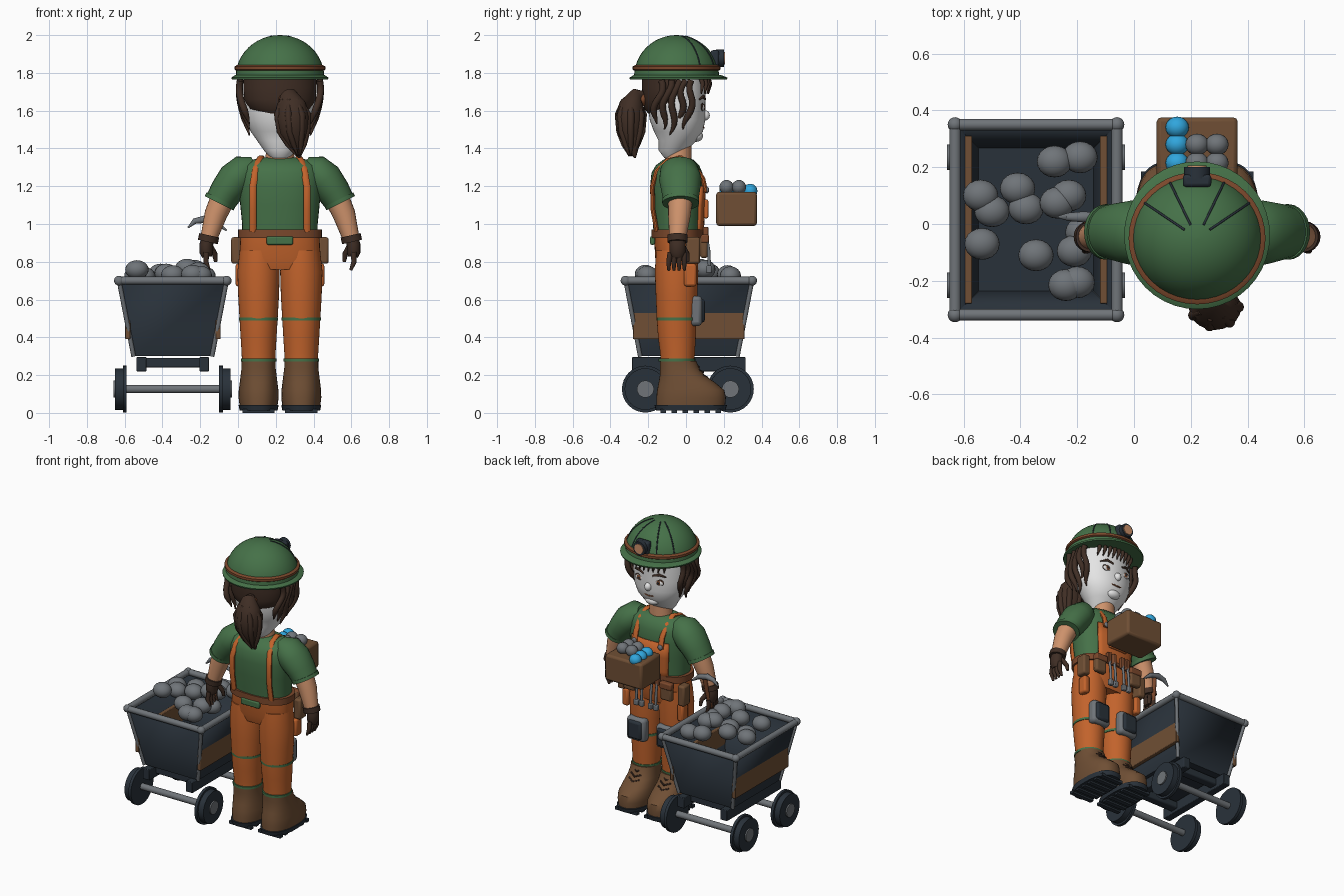
import bpy, bmesh, math, random
from mathutils import Vector, Matrix

if bpy.data.objects.get("Cube"):
    bpy.data.objects.remove(bpy.data.objects["Cube"])
random.seed(4)
made = []
CX = .222                                # body centre line


def material(name, *rgb):
    m = bpy.data.materials.new(name)
    m.use_nodes = True
    m.diffuse_color = (*rgb, 1)
    m.node_tree.nodes["Principled BSDF"].inputs["Base Color"].default_value = (*rgb, 1)
    return m


GREEN = material("green", .06, .165, .065)
ORANGE = material("orange", .54, .125, .025)
SKIN = material("skin", .62, .29, .15)
WHITE = material("pale_face", .78, .78, .78)
HAIR = material("dark_brown", .05, .027, .018)
BROWN = material("brown", .16, .078, .035)
STRAP = material("leather", .2, .065, .025)
NAVY = material("dark_steel", .022, .031, .042)
GREY = material("grey", .16, .175, .19)
BLUE = material("blue", .03, .38, .72)


def finish(name, bm, mat):
    bmesh.ops.recalc_face_normals(bm, faces=bm.faces)
    me = bpy.data.meshes.new(name)
    bm.to_mesh(me)
    bm.free()
    ob = bpy.data.objects.new(name, me)
    me.materials.append(mat)
    bpy.context.collection.objects.link(ob)
    made.append(ob)
    return ob


def skin_rings(name, rings, mat, segs, n=2, keep=None):
    """Bridge elliptical rings given as (centre, u axis, v axis)."""
    bm = bmesh.new()
    loops = []
    for c, u, v in rings:
        loop = []
        for i in range(segs):
            a = math.tau * i / segs
            co, si = math.cos(a), math.sin(a)
            loop.append(bm.verts.new(c + u * math.copysign(abs(co) ** (2 / n), co)
                                     + v * math.copysign(abs(si) ** (2 / n), si)))
        loops.append(loop)
    for a, b in zip(loops, loops[1:]):
        for i in range(segs):
            j = (i + 1) % segs
            bm.faces.new((a[i], a[j], b[j], b[i]))
    if keep:
        drop = [f for f in bm.faces if not keep(f.calc_center_median())]
        bmesh.ops.delete(bm, geom=drop, context='FACES')
    else:
        bm.faces.new(loops[0][::-1])
        bm.faces.new(loops[-1])
    return finish(name, bm, mat)


def loft(name, cx, rows, mat, n=2, grow=0, keep=None):
    """Stack of level sections: z, y centre, x radius, y radius."""
    rings = [(Vector((cx, cy, z)), Vector((rx + grow, 0, 0)), Vector((0, ry + grow, 0)))
             for z, cy, rx, ry in rows]
    return skin_rings(name, rings, mat, 40, n, keep)


def sweep(name, pts, radii, mat, ref=(0, 1, 0), flat=1, segs=10):
    """Tube along points; radii may be one number or one per point."""
    pts = [Vector(p) for p in pts]
    if not isinstance(radii, (list, tuple)):
        radii = [radii] * len(pts)
    rings = []
    for i, p in enumerate(pts):
        t = (pts[min(i + 1, len(pts) - 1)] - pts[max(i - 1, 0)]).normalized()
        r = Vector(ref)
        if abs(t.dot(r)) > .95:
            r = Vector((1, 0, 0)) if r.y else Vector((0, 1, 0))
        u = r.cross(t).normalized()
        rings.append((p, u * radii[i], t.cross(u) * radii[i] * flat))
    return skin_rings(name, rings, mat, segs)


def box(name, lo, hi, mat, bevel=.008):
    lo, hi = Vector(lo), Vector(hi)
    bm = bmesh.new()
    bmesh.ops.create_cube(bm, size=1, matrix=Matrix.Translation((lo + hi) / 2)
                          @ Matrix.Diagonal((*(hi - lo), 1)))
    ob = finish(name, bm, mat)
    if bevel:
        m = ob.modifiers.new("Bevel", 'BEVEL')
        m.width, m.segments = bevel, 2
    return ob


def ball(name, c, r, mat):
    r = (r, r, r) if isinstance(r, float) else r
    bm = bmesh.new()
    bmesh.ops.create_uvsphere(bm, u_segments=20, v_segments=12, radius=1,
                              matrix=Matrix.Translation(c) @ Matrix.Diagonal((*r, 1)))
    return finish(name, bm, mat)


# Torso, bib and neck
torso = [(.93, -.045, .2, .125), (1.0, -.045, .2, .13), (1.1, -.048, .21, .138), (1.2, -.048, .218, .142),
         (1.27, -.048, .218, .135), (1.31, -.045, .2, .115), (1.34, -.04, .15, .08), (1.352, -.04, .08, .05)]
loft("shirt", CX, torso, GREEN, 2.3)
bib = loft("bib", CX, torso[:4], ORANGE, 2.3, .012, lambda c: abs(c.x - CX) < .14 and c.y > 0)
bib.modifiers.new("Solidify", 'SOLIDIFY').thickness = .014
loft("neck", CX, [(1.32, -.04, .08, .07), (1.42, -.04, .07, .07)], SKIN)
box("bib_pocket", (CX - .07, .093, 1.03), (CX + .07, .118, 1.13), ORANGE)

# Trousers and belt
loft("hips", CX, [(.76, -.045, .2, .1), (.82, -.045, .215, .118), (.95, -.045, .208, .125)], ORANGE, 2.5)
loft("belt", CX, [(.925, -.045, .222, .138), (.97, -.045, .222, .138)], STRAP, 2.4)
box("shirt_tail", (CX - .07, -.19, .89), (CX + .07, -.165, .935), GREEN)

for s, side in ((1, "left"), (-1, "right")):
    lx = CX + s * .113
    loft(side + "_trouser_leg", lx, [(.27, -.045, .088, .09), (.32, -.045, .09, .092), (.4, -.048, .095, .1),
         (.5, -.05, .101, .105), (.62, -.05, .108, .11), (.75, -.05, .112, .115), (.86, -.048, .1, .11)], ORANGE)
    for z, r in ((.497, .104), (.28, .094)):
        loft(side + "_leg_band", lx, [(z - .008, -.048, r, r + .003), (z + .008, -.048, r, r + .003)], GREEN)
    # Knee pad
    box(side + "_knee_pad_frame", (lx - .07, .02, .46), (lx + .07, .085, .62), GREY, .02)
    box(side + "_knee_pad", (lx - .052, .04, .478), (lx + .052, .1, .602), NAVY, .015)
    # Boot
    loft(side + "_boot", lx, [(.035, .025, .1, .182), (.08, .027, .106, .184), (.12, .025, .105, .178),
         (.16, .005, .1, .15), (.2, -.02, .095, .118), (.24, -.035, .09, .103), (.275, -.042, .09, .097)], BROWN, 2.3)
    loft(side + "_sole", lx, [(.012, .025, .1, .184), (.042, .025, .106, .192)], NAVY, 2.4)
    for i in range(6):
        y = -.12 + i * .058
        box(side + "_tread", (lx - .085, y - .015, 0), (lx + .085, y + .015, .02), NAVY, 0)
    for i in range(4):
        z, y = .255 - i * .028, .056 + i * .022
        sweep(side + "_lace", [(lx - .04, y - .01, z), (lx, y + .012, z - .012), (lx + .04, y - .01, z)], .006, HAIR)

    # Sleeve, arm, glove
    def at(o, y, z):
        return (CX + s * o, y, z)
    sweep(side + "_sleeve", [at(.13, -.035, 1.31), at(.18, -.035, 1.285), at(.235, -.03, 1.235), at(.285, -.028, 1.17),
          at(.318, -.028, 1.115)], [.05, .088, .098, .088, .08], GREEN, flat=1.15, segs=24)
    sweep(side + "_sleeve_hem", [at(.312, -.028, 1.13), at(.322, -.028, 1.11)], .085, GREEN, flat=1.15, segs=24)
    sweep(side + "_arm", [at(.3, -.03, 1.14), at(.34, -.035, 1.05), at(.378, -.045, .92)],
          [.066, .06, .044], SKIN, segs=20)
    sweep(side + "_glove_cuff", [at(.374, -.045, .94), at(.382, -.045, .905)], .054, HAIR, segs=20)
    sweep(side + "_glove_palm", [at(.38, -.045, .93), at(.39, -.045, .89), at(.39, -.045, .85), at(.386, -.045, .825)],
          [.034, .036, .036, .026], HAIR, flat=1.2, segs=16)
    for k in range(4):
        y = -.083 + k * .025
        sweep(side + "_finger", [at(.39, y, .85), at(.392, y * 1.1, .8), at(.375, y * 1.1, .755)], [.015, .014, .008], HAIR)
    sweep(side + "_thumb", [at(.37, -.02, .88), at(.345, .005, .84), at(.34, .01, .8)], [.018, .015, .009], HAIR)

    # Brace over the shoulder
    o = .143
    sweep(side + "_brace", [at(o, -.155, .96), at(o, -.176, 1.08), at(o, -.178, 1.2), at(.13, -.155, 1.28),
          at(.11, -.1, 1.335), at(.1, -.03, 1.352), at(.1, .04, 1.315), at(.1, .09, 1.24), at(.1, .105, 1.17)],
          .012, ORANGE, ref=(1, 0, 0), flat=1.6)
    ball(side + "_brace_buckle", at(.1, .112, 1.18), (.018, .01, .018), GREY)
    # Pouches and hanging tools
    box(side + "_side_pouch", at(.205, 0, .79), at(.258, .075, .93), BROWN, .012)
    box(side + "_holster", at(.19, -.01, .67), at(.235, .055, .79), ORANGE, .012)
    box(side + "_front_pouch", at(.1, .075, .82), at(.185, .115, .94), BROWN, .012)
    box(side + "_pouch_flap", at(.097, .08, .9), at(.188, .121, .945), STRAP)
    for o in (.035, .075):
        sweep(side + "_tool_shaft", [at(o, .105, .95), at(o, .12, .86), at(o, .125, .76)], .009, GREY)
        box(side + "_tool_head", at(o - .016, .108, .74), at(o + .016, .136, .78), GREY, .006)
        box(side + "_tool_loop", at(o - .014, .09, .91), at(o + .014, .118, .985), STRAP, .004)

# Head and face
loft("head", CX, [(1.35, -.07, .05, .045), (1.39, -.07, .085, .075), (1.44, -.045, .12, .1), (1.49, -.04, .155, .13),
     (1.55, -.045, .182, .147), (1.62, -.05, .19, .152), (1.7, -.05, .19, .155), (1.78, -.05, .185, .155)], WHITE)
ball("nose", (CX, .1, 1.575), (.024, .026, .028), WHITE)
ball("chin", (CX, .055, 1.465), (.05, .035, .03), WHITE)
sweep("mouth", [(CX + .05 * t, .094 - .012 * t * t, 1.51 + .01 * t * t) for t in (-1, -.5, 0, .5, 1)], .005, STRAP)
for s, side in ((1, "left"), (-1, "right")):
    x = CX + s * .075
    ball(side + "_eye_line", (x, .085, 1.62), (.037, .009, .022), HAIR)
    ball(side + "_eye", (x, .088, 1.617), (.033, .01, .018), WHITE)
    ball(side + "_iris", (x, .095, 1.618), (.015, .005, .016), STRAP)
    ball(side + "_pupil", (x, .099, 1.618), (.007, .003, .008), NAVY)
    sweep(side + "_eyebrow", [(CX + s * o, y, z) for o, y, z in ((.035, .101, 1.66), (.08, .092, 1.675), (.12, .072, 1.66))],
          [.006, .009, .004], HAIR)
    # Wavy side locks
    for k in range(5):
        y0, drop = -.13 + k * .042, .23 + .03 * (k % 3)
        path = [(CX + s * (.185 + .03 * math.sin(t * .3 + 1)), y0 + .016 * math.sin(t * .75 + k) - .004 * t,
                 1.76 - drop * t / 10) for t in range(11)]
        sweep(side + "_lock", path, [.018] * 8 + [.014, .009, .003], HAIR)

# Hair, fringe and ponytail
loft("back_hair", CX, [(1.585, -.1, .12, .1), (1.61, -.095, .165, .125), (1.66, -.092, .19, .138), (1.72, -.09, .194, .143),
     (1.78, -.09, .194, .143)], HAIR)
for k in range(9):
    x = CX - .13 + k * .0325
    y = -.045 + .16 * math.sqrt(1 - ((x - CX) / .2) ** 2)
    sweep("fringe_strand", [(x, y, 1.785), (x + .01, y + .012, 1.74), (x + .022, y + .004, 1.69)], [.014, .012, .003], HAIR)
ball("hair_tie", (.26, -.23, 1.66), (.045, .03, .035), STRAP)
sweep("ponytail", [(.25, -.21, 1.67), (.265, -.26, 1.675), (.28, -.285, 1.63), (.285, -.295, 1.56), (.29, -.295, 1.49),
      (.305, -.285, 1.42), (.325, -.27, 1.35)], [.03, .05, .08, .092, .08, .05, .006], HAIR, flat=.85, segs=20)
for k in range(7):
    a = math.tau * k / 7
    sweep("ponytail_strand", [(.29 + r * math.cos(a) + dx, -.292 + r * .82 * math.sin(a), z) for r, dx, z in
          ((.05, -.01, 1.66), (.083, -.005, 1.58), (.075, 0, 1.49), (.045, .015, 1.42), (.012, .03, 1.36))],
          [.01, .02, .018, .014, .003], HAIR)

# Helmet
loft("helmet_dome", CX, [(1.78 + .22 * math.sin(a), -.05, .234 * math.cos(a), .225 * math.cos(a))
     for a in [i * math.pi / 2 / 12 * .99 for i in range(13)]], GREEN)
loft("helmet_brim", CX, [(1.765, -.04, .254, .257), (1.775, -.04, .257, .26), (1.79, -.045, .235, .228)], GREEN)
loft("helmet_band", CX, [(1.812, -.05, .232, .224), (1.818, -.05, .241, .233), (1.834, -.05, .241, .233),
     (1.842, -.05, .226, .218)], STRAP)
for deg in (35, 65, 115, 145):
    d = math.radians(deg)
    sweep("helmet_groove", [(CX + .234 * math.cos(a) * math.cos(d), -.05 + .225 * math.cos(a) * math.sin(d),
          1.78 + .22 * math.sin(a)) for a in [.3 + i * .13 for i in range(9)]], .004, NAVY)
box("headlamp_mount", (CX - .05, .13, 1.835), (CX + .05, .175, 1.92), NAVY, .012)
for n, y0, y1, r, m in (("headlamp_rim", .16, .2, .046, NAVY), ("headlamp_lens", .19, .206, .033, SKIN)):
    sweep(n, [(CX, y0, 1.878), (CX, y1, 1.878)], r, m, segs=24)

# Pick in the right hand
sweep("pick_handle", [(-.17, -.03, .79), (-.165, 0, .9), (-.155, .02, 1.02)], .014, STRAP)
sweep("pick_blade", [(-.265, .025, .98), (-.23, .025, 1.015), (-.18, .025, 1.025), (-.12, .025, 1.01), (-.06, .025, .965)],
      [.004, .015, .02, .016, .004], GREY)

# Floating crate of ore
box("ore_box", (.08, .16, .99), (.365, .375, 1.17), BROWN, .015)
for i, m in enumerate((BLUE, GREY, GREY)):
    for y in (.215, .28, .34)[:3 if i == 0 else 2]:
        ball("box_ore", (.152 + i * .07, y, 1.175 + .02 * (i > 0)), (.041, .038, .038), m)

# Cart bucket
KX, KY = -.345, .015


def corner(sx, sy, top):
    return Vector((KX + sx * (.285 if top else .208), KY + sy * (.335 if top else .258), .7 if top else .3))


bm = bmesh.new()
quad = ((-1, -1), (1, -1), (1, 1), (-1, 1))
low, high = ([bm.verts.new(corner(a, b, t)) for a, b in quad] for t in (0, 1))
bm.faces.new(low)
for i in range(4):
    j = (i + 1) % 4
    bm.faces.new((low[i], low[j], high[j], high[i]))
finish("cart_bucket", bm, NAVY).modifiers.new("Solidify", 'SOLIDIFY').thickness = .012
for i in range(4):
    a, b = quad[i], quad[(i + 1) % 4]
    sweep("cart_rim", [corner(*a, 1), corner(*b, 1)], .021, GREY)
    sweep("cart_corner_trim", [corner(*a, 0), corner(*a, 1)], .012, GREY)
    ball("cart_rim_corner", corner(*a, 1), .026, GREY)

# Side planks, chassis rails, axles and wheels
for s in (1, -1):
    def side_box(name, x0, x1, y, z0, z1, mat):
        return box(name, (KX + s * x0, KY - y, z0), (KX + s * x1, KY + y, z1), mat, .004)
    side_box("side_plank", .225, .252, .295, .39, .56, BROWN)
    side_box("chassis_rail", .14, .192, .3, .22, .295, NAVY)
    for y in (-.215, .235):
        for n, a, b, r, m in (("wheel_flange", .245, .265, .124, NAVY), ("wheel_tread", .26, .305, .11, NAVY),
                              ("wheel_hub", .3, .314, .045, GREY)):
            sweep(n, [(KX + s * a, y, .126), (KX + s * b, y, .126)], r, m, segs=32)
for y in (-.215, .235):
    sweep("axle", [(KX - .26, y, .126), (KX + .26, y, .126)], .022, GREY, segs=16)
for y in (-.18, .21):
    box("chassis_cross_beam", (KX - .16, y - .03, .24), (KX + .16, y + .03, .29), NAVY)

# Ore heaped in the cart
for x, y in ((-.28, .22), (-.19, .235), (-.41, .125), (-.54, .1), (-.5, .045), (-.38, .055), (-.27, .075),
             (-.23, .1), (-.535, -.07), (-.345, -.11), (-.21, -.095), (-.24, -.215), (-.2, -.205), (-.18, -.03)):
    ball("cart_ore", (x, y, random.uniform(.72, .77)), (.062, .056, .05), GREY)

# Smooth shading that keeps hard edges
bpy.ops.object.select_all(action='DESELECT')
for ob in made:
    ob.select_set(True)
bpy.context.view_layer.objects.active = made[0]
bpy.ops.object.shade_smooth_by_angle(angle=math.radians(38))
